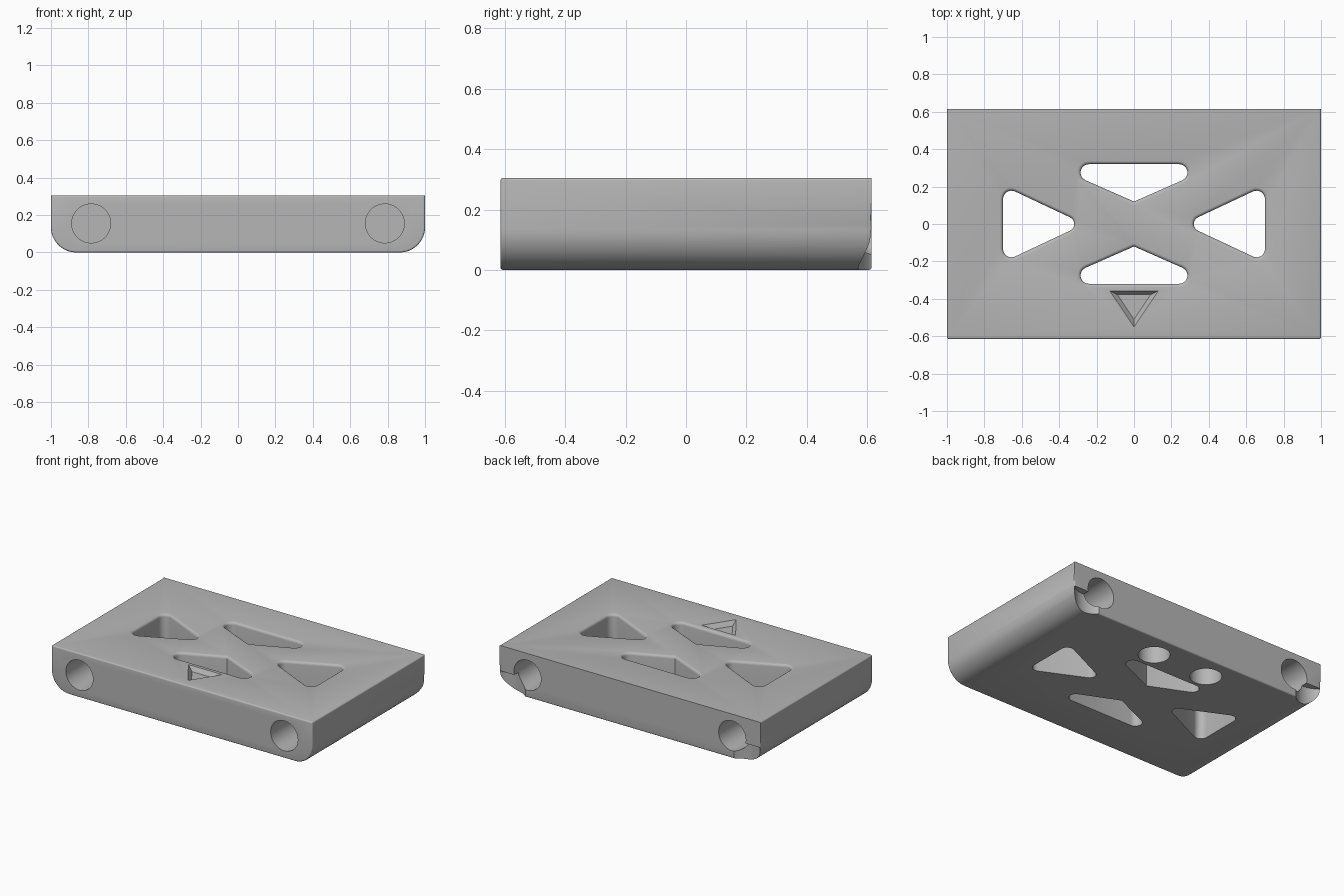
import bpy, bmesh, math
from mathutils import Vector, Matrix

cube = bpy.data.objects.get("Cube")
if cube:
    bpy.data.objects.remove(cube, do_unlink=True)

HALF_Y, TOP, SOFT = 0.615, 0.305, 0.018

grey = bpy.data.materials.new("light grey")
grey.use_nodes = True
colour = (0.47, 0.47, 0.47, 1)
grey.diffuse_color = colour
grey.node_tree.nodes["Principled BSDF"].inputs["Base Color"].default_value = colour


def finish(name, bm):
    bmesh.ops.recalc_face_normals(bm, faces=bm.faces)
    mesh = bpy.data.meshes.new(name)
    bm.to_mesh(mesh)
    bm.free()
    obj = bpy.data.objects.new(name, mesh)
    bpy.context.collection.objects.link(obj)
    mesh.materials.append(grey)
    return obj


def loft(name, rings):
    """Closed solid through rings that share one vertex count."""
    bm = bmesh.new()
    loops = [[bm.verts.new(p) for p in ring] for ring in rings]
    for a, b in zip(loops, loops[1:]):
        for i in range(len(a)):
            j = (i + 1) % len(a)
            bm.faces.new((a[i], a[j], b[j], b[i]))
    bm.faces.new(loops[0])
    bm.faces.new(loops[-1])
    return finish(name, bm)


def rounded(corners, radii, grow, z, steps=8):
    """Counter-clockwise outline with round corners, offset outward by grow."""
    pts = []
    n = len(corners)
    for i, r in enumerate(radii):
        v = Vector(corners[i])
        back = (Vector(corners[i - 1]) - v).normalized()
        ahead = (Vector(corners[(i + 1) % n]) - v).normalized()
        half = back.angle(ahead) / 2
        centre = v + (back + ahead).normalized() * r / math.sin(half)
        start = math.atan2(-back.x, back.y)
        start = math.atan2(-back.y, -back.x) - math.pi / 2
        for k in range(steps + 1):
            a = start + (math.pi - 2 * half) * k / steps
            pts.append((centre.x + (r + grow) * math.cos(a),
                        centre.y + (r + grow) * math.sin(a), z))
    return pts


def window(name, corners, radii, turn):
    """Through-cut whose upper rim is softly rounded."""
    levels = [(0, -0.1), (0, TOP - SOFT)]
    for k in range(1, 5):
        a = math.pi / 2 * k / 4
        levels.append((SOFT * (1 - math.cos(a)), TOP - SOFT + SOFT * math.sin(a)))
    levels.append((SOFT, TOP + 0.1))
    spin = Matrix.Rotation(turn, 4, "Z")
    return loft(name, [[spin @ Vector(p) for p in rounded(corners, radii, g, z)]
                       for g, z in levels])


def cylinder(name, radius, start, end):
    start, end = Vector(start), Vector(end)
    axis = end - start
    bm = bmesh.new()
    place = Matrix.Translation((start + end) / 2) @ axis.to_track_quat("Z", "Y").to_matrix().to_4x4()
    bmesh.ops.create_cone(bm, cap_ends=True, segments=64, radius1=radius,
                          radius2=radius, depth=axis.length, matrix=place)
    return finish(name, bm)


# Main block: large lower side rounds, then small softened edges
bm = bmesh.new()
bmesh.ops.create_cube(bm, size=1, matrix=Matrix.Translation((0, 0, TOP / 2))
                      @ Matrix.Diagonal((2, 2 * HALF_Y, TOP, 1)))
low = [e for e in bm.edges if all(v.co.z < 0.01 for v in e.verts)
       and abs(e.verts[0].co.x - e.verts[1].co.x) < 0.01]
bmesh.ops.bevel(bm, geom=low, offset=0.135, segments=14, profile=0.5, affect="EDGES")


def softened(e):
    on_back = all(v.co.y > HALF_Y - 0.001 for v in e.verts)
    return e.calc_face_angle(0) > 1 and not (on_back and max(v.co.z for v in e.verts) > 0.2)


bmesh.ops.bevel(bm, geom=[e for e in bm.edges if softened(e)], offset=SOFT,
                segments=4, profile=0.5, affect="EDGES", clamp_overlap=True)
block = finish("block", bm)

cutters = []
# Four triangular windows
side = [(0.266, 0), (0.7, -0.204), (0.7, 0.204)]
end = [(0.12, 0), (0.32, -0.455), (0.32, 0.455)]
for q in range(4):
    tri, radii = (side, (0.04, 0.045, 0.045)) if q % 2 == 0 else (end, (0.004, 0.045, 0.045))
    cutters.append(window("window_cutter", tri, radii, q * math.pi / 2))

# Engraved arrow with sloping walls
arrow = [(0, -0.55), (0.13, -0.357), (-0.13, -0.357)]
inner = [(0, -0.51), (0.088, -0.378), (-0.088, -0.378)]
over = [Vector(o).lerp(Vector(i), -0.5) for o, i in zip(arrow, inner)]
cutters.append(loft("arrow_cutter", [[(*p, TOP - 0.03) for p in inner],
                                     [(*p, TOP + 0.015) for p in over]]))

for s in (-1, 1):
    # Blind bores in the front and back faces
    for f in (-1, 1):
        cutters.append(cylinder("bore_cutter", 0.104, (s * 0.785, f * 0.7, 0.155),
                                (s * 0.785, f * 0.24, 0.155)))
    # Blind sockets underneath
    cutters.append(cylinder("socket_cutter", 0.1, (s * 0.21, 0.445, -0.1), (s * 0.21, 0.445, 0.16)))
    # Curved notches at the lower back corners
    cutters.append(cylinder("notch_cutter", 0.133, (s * 0.9, 0.703, -0.1), (s * 0.9, 0.703, 0.13)))

# Apply the cuts
bpy.context.view_layer.objects.active = block
block.select_set(True)
for c in cutters:
    c.hide_render = True
    mod = block.modifiers.new("cut", "BOOLEAN")
    mod.operation, mod.solver, mod.object = "DIFFERENCE", "EXACT", c
    bpy.ops.object.modifier_apply(modifier=mod.name)
    bpy.data.objects.remove(c, do_unlink=True)

bpy.ops.object.select_all(action="DESELECT")
block.select_set(True)
bpy.ops.object.shade_smooth_by_angle(angle=math.radians(30))
